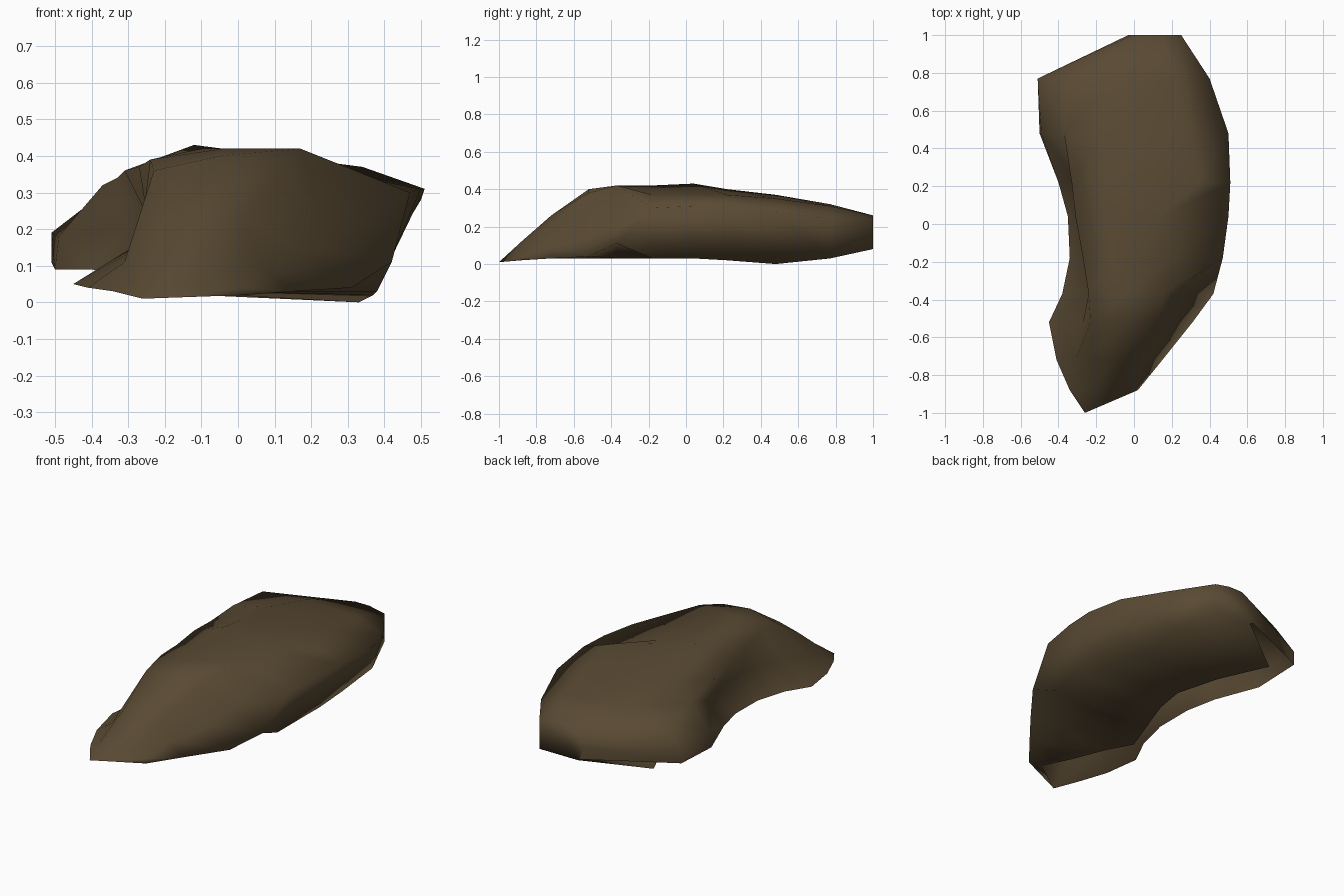
import bpy
import bmesh

# Remove the default object
default_cube = bpy.data.objects.get("Cube")
if default_cube:
    bpy.data.objects.remove(default_cube, do_unlink=True)


def make_material(name, colour):
    material = bpy.data.materials.new(name)
    material.use_nodes = True
    material.diffuse_color = colour
    material.node_tree.nodes["Principled BSDF"].inputs["Base Color"].default_value = colour
    return material


# Cross-sections from front to back, in hundredths of a unit. Each runs over the
# rock: right rim, wall foot, right ridge, crown, shoulder, left bulge, left foot.
SECTIONS = {
    -88: [(-34, 3), (-29, 5), (-23, 10), (-14, 12), (-6, 8), (0, 4), (2, 2)],
    -72: [(-41, 4), (-31, 11), (-22, 23), (-10, 26), (1, 22), (6, 10), (15, 3)],
    -52: [(-45, 5), (-27, 15), (-23, 36), (-5, 40), (13, 38), (18, 15), (31, 4)],
    -37: [(-38, 6), (-24, 18), (-24, 39), (-4, 42), (17, 42), (23, 20), (42, 11)],
    -18: [(-34, 7), (-23, 20), (-27, 37), (-10, 42), (19, 37), (47, 30), (38, 3)],
    4: [(-35, 8), (-24, 20), (-31, 36), (-12, 43), (14, 38), (50, 31), (38, 3)],
    22: [(-40, 9), (-30, 21), (-33, 34), (-13, 40), (34, 37), (51, 31), (37, 2)],
    48: [(-50, 9), (-49, 18), (-37, 32), (-15, 37), (27, 35), (50, 28), (33, 0)],
    77: [(-51, 11), (-51, 19), (-38, 29), (-10, 32), (22, 31), (40, 24), (33, 3)],
    100: [(-2, 9), (-3, 16), (-1, 22), (6, 26), (15, 26), (25, 24), (25, 8)],
}
# How far the underside reaches towards the right rim in each section
UNDERSIDE_EDGE = [-7, -15, -23, -31, -24, -16, -13, -20, -33, 0]
UNDERSIDE_HEIGHT = 3
FRONT_TIP = (-26, -100, 1)


def add_vertex(bm, x, y, z):
    return bm.verts.new((x / 100, y / 100, z / 100))


def build_rock(name, material):
    bm = bmesh.new()

    # One row of vertices per section, its foot tucked in under the rock
    rows = []
    for (y, section), edge_x in zip(SECTIONS.items(), UNDERSIDE_EDGE):
        underside = (edge_x, UNDERSIDE_HEIGHT)
        if y == max(SECTIONS):
            underside = (edge_x, section[-1][1])
        rows.append([add_vertex(bm, x, y, z) for x, z in section + [underside]])

    # Skin between neighbouring sections, open along the right underside
    for front, back in zip(rows, rows[1:]):
        for i in range(len(front) - 1):
            bm.faces.new((front[i], front[i + 1], back[i + 1], back[i]))

    # Pointed front and blunt back
    tip = add_vertex(bm, *FRONT_TIP)
    for a, b in zip(rows[0], rows[0][1:]):
        bm.faces.new((tip, b, a))
    bm.faces.new(rows[-1])

    for face in bm.faces:
        face.smooth = True
    mesh = bpy.data.meshes.new(name)
    bm.to_mesh(mesh)
    bm.free()
    mesh.materials.append(material)
    rock = bpy.data.objects.new(name, mesh)
    bpy.context.collection.objects.link(rock)
    return rock


rock_brown = make_material("rock_brown", (0.1, 0.068, 0.033, 1))
build_rock("rock", rock_brown)
